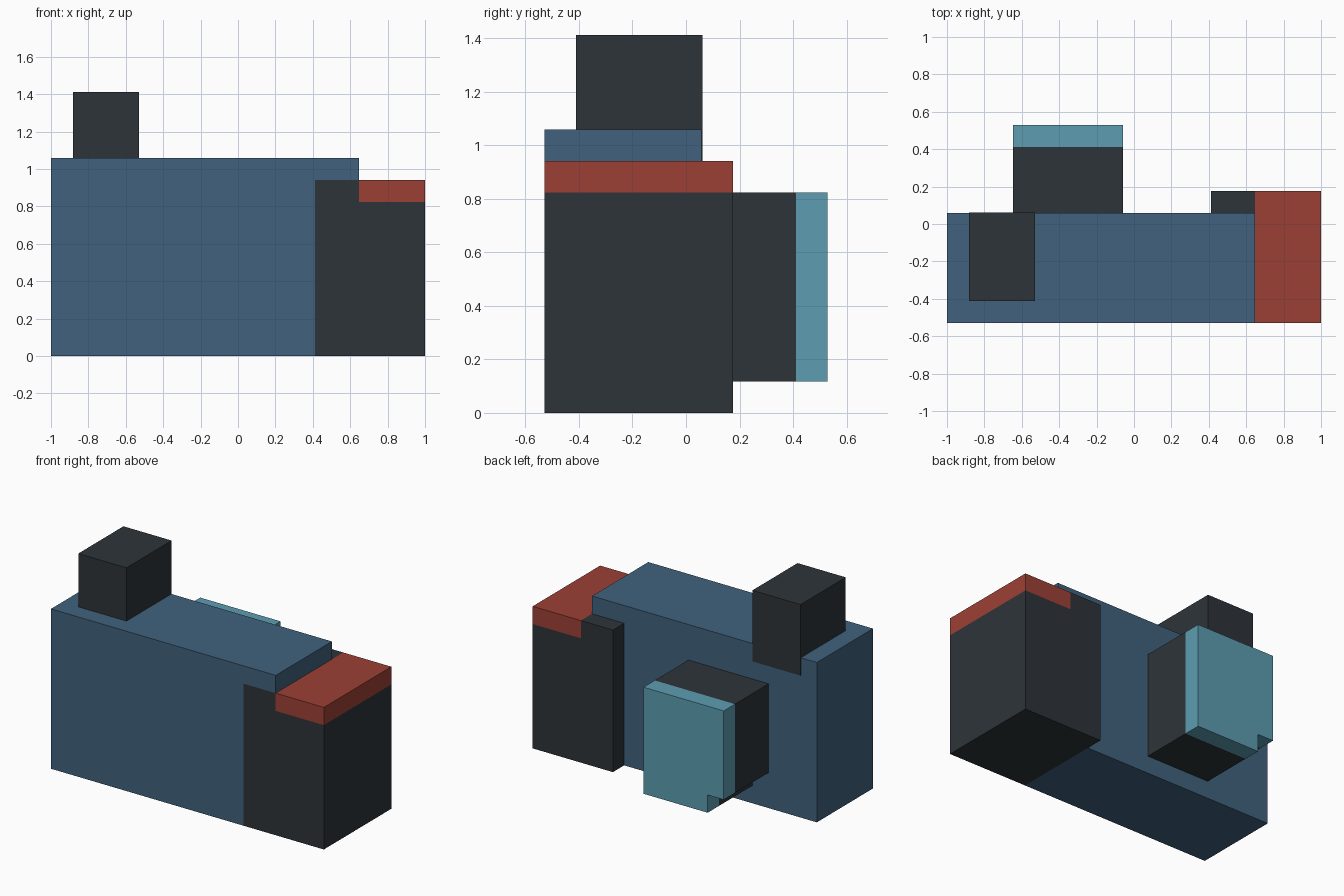
import bpy
import bmesh

cube = bpy.data.objects.get("Cube")
if cube:
    bpy.data.objects.remove(cube, do_unlink=True)

U = 2 / 17  # one building block; the model is 17 blocks wide


def material(name, rgb):
    """Flat material from 0-255 display values, converted to linear."""
    lin = [((c / 255 + 0.055) / 1.055) ** 2.4 for c in rgb]
    mat = bpy.data.materials.new(name)
    mat.use_nodes = True
    mat.diffuse_color = (*lin, 1)
    bsdf = next(n for n in mat.node_tree.nodes if n.type == 'BSDF_PRINCIPLED')
    bsdf.inputs["Base Color"].default_value = (*lin, 1)
    bsdf.inputs["Roughness"].default_value = 0.9
    return mat


def extrude_profile(name, profile, y0, y1, mat):
    """Sweep an x-z outline (in blocks) from y0 to y1."""
    bm = bmesh.new()
    face = bm.faces.new([bm.verts.new((x * U, y0 * U, z * U)) for x, z in profile])
    swept = bmesh.ops.extrude_face_region(bm, geom=[face])["geom"]
    verts = [v for v in swept if isinstance(v, bmesh.types.BMVert)]
    bmesh.ops.translate(bm, verts=verts, vec=(0, (y1 - y0) * U, 0))
    bmesh.ops.recalc_face_normals(bm, faces=bm.faces)
    mesh = bpy.data.meshes.new(name)
    bm.to_mesh(mesh)
    bm.free()
    mesh.materials.append(mat)
    obj = bpy.data.objects.new(name, mesh)
    bpy.context.collection.objects.link(obj)
    return obj


def rect(x0, x1, z0, z1):
    return [(x0, z0), (x1, z0), (x1, z1), (x0, z1)]


blue = material("slate blue", (64, 97, 125))
dark = material("charcoal", (45, 52, 57))
red = material("brick red", (156, 64, 53))
teal = material("glass teal", (93, 157, 178))

# Main body, its top overhanging the grip
extrude_profile("body", [(-8.5, 0), (3.5, 0), (3.5, 8), (5.5, 8), (5.5, 9), (-8.5, 9)],
                -4.5, 0.5, blue)

# Hand grip with a step that holds the red cap
extrude_profile("grip", [(3.5, 0), (8.5, 0), (8.5, 7), (5.5, 7), (5.5, 8), (3.5, 8)],
                -4.5, 1.5, dark)
extrude_profile("grip_cap", rect(5.5, 8.5, 7, 8), -4.5, 1.5, red)

# Top block, sunk one block into the body and just showing on its back
extrude_profile("top_block", rect(-7.5, -4.5, 8, 12), -3.5, 0.52, dark)

# Lens barrel and glass share an outline with one lower corner missing
lens = [(-4.5, 1), (-0.5, 1), (-0.5, 7), (-5.5, 7), (-5.5, 2), (-4.5, 2)]
extrude_profile("lens_barrel", lens, 0.5, 3.5, dark)
extrude_profile("lens_glass", lens, 3.5, 4.5, teal)
